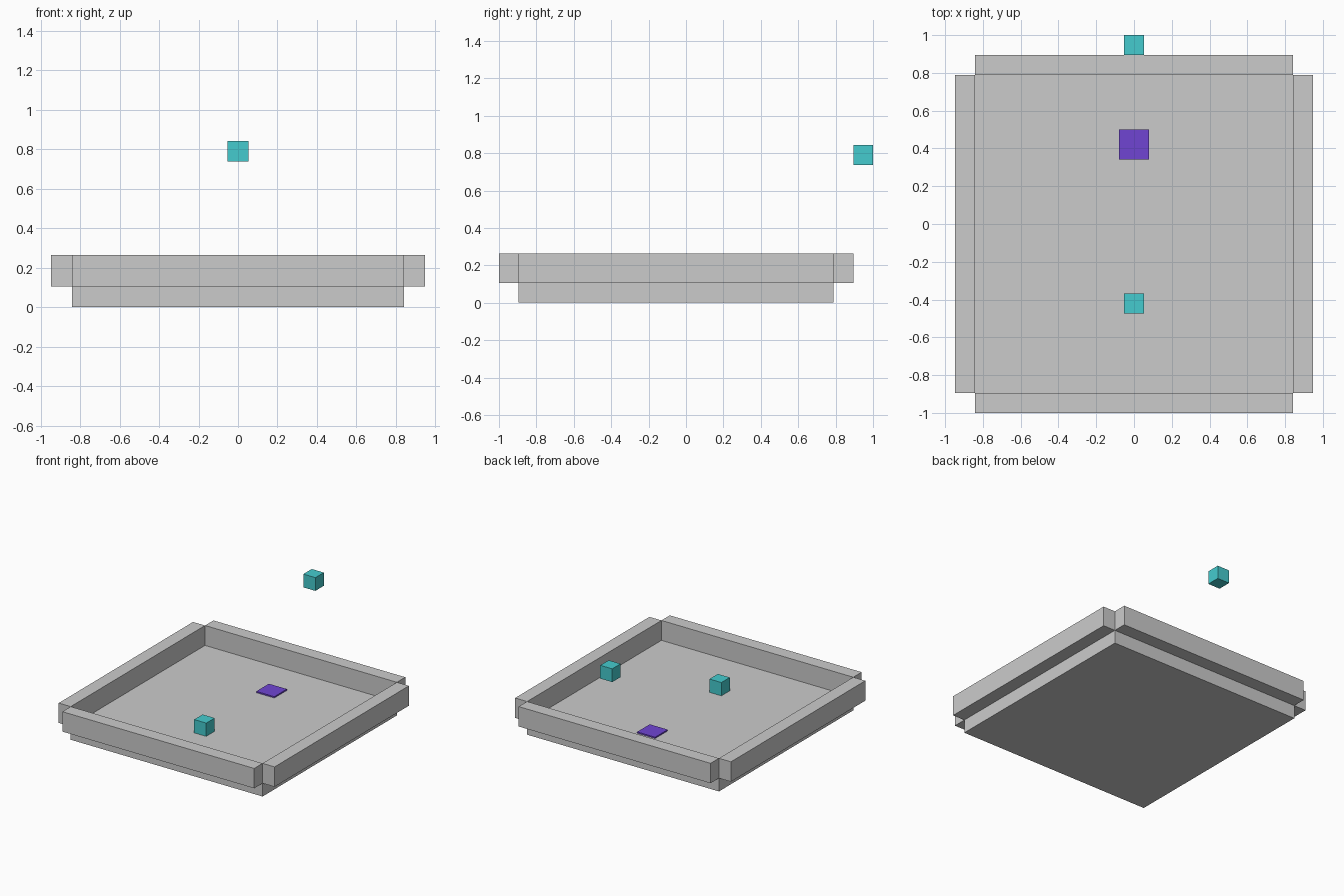
import bpy

if "Cube" in bpy.data.objects:
    bpy.data.objects.remove(bpy.data.objects["Cube"])

U = 2 / 19          # one grid unit of the model
CY = -U / 2         # the tray centre sits half a unit towards the front


def material(name, rgb):
    m = bpy.data.materials.new(name)
    m.diffuse_color = (*rgb, 1)
    m.use_nodes = True
    m.node_tree.nodes["Principled BSDF"].inputs["Base Color"].default_value = m.diffuse_color
    return m


def box(name, centre, size, mat=None):
    """Box from centre and size in grid units, relative to the tray centre."""
    x, y, z = (c * U for c in centre)
    bpy.ops.mesh.primitive_cube_add(size=1, location=(x, y + CY, z))
    ob = bpy.context.object
    ob.name = name
    ob.scale = [s * U for s in size]
    bpy.ops.object.transform_apply(location=False, rotation=False, scale=True)
    if mat:
        ob.data.materials.append(mat)
    return ob


teal = material("teal", (0.06, 0.6, 0.62))
purple = material("purple", (0.16, 0.06, 0.65))

# Floor slab
box("floor", (0, 0, 0.5), (16, 16, 1))

# Four walls just outside the floor edges, open at the corners
for side, s in (("left", -1), ("right", 1)):
    box(side + "_wall", (s * 8.5, 0, 1.75), (1, 16, 1.5))
for side, s in (("front", -1), ("back", 1)):
    box(side + "_wall", (0, s * 8.5, 1.75), (16, 1, 1.5))

# Small cubes: one resting on the floor, one floating behind the back wall
box("floor_cube", (0, -3.5, 1.5), (1, 1, 1), teal)
box("floating_cube", (0, 9.5, 7.5), (1, 1, 1), teal)

# Thin square pad on the floor
box("floor_pad", (0, 4.5, 1.05), (1.5, 1.5, 0.1), purple)
